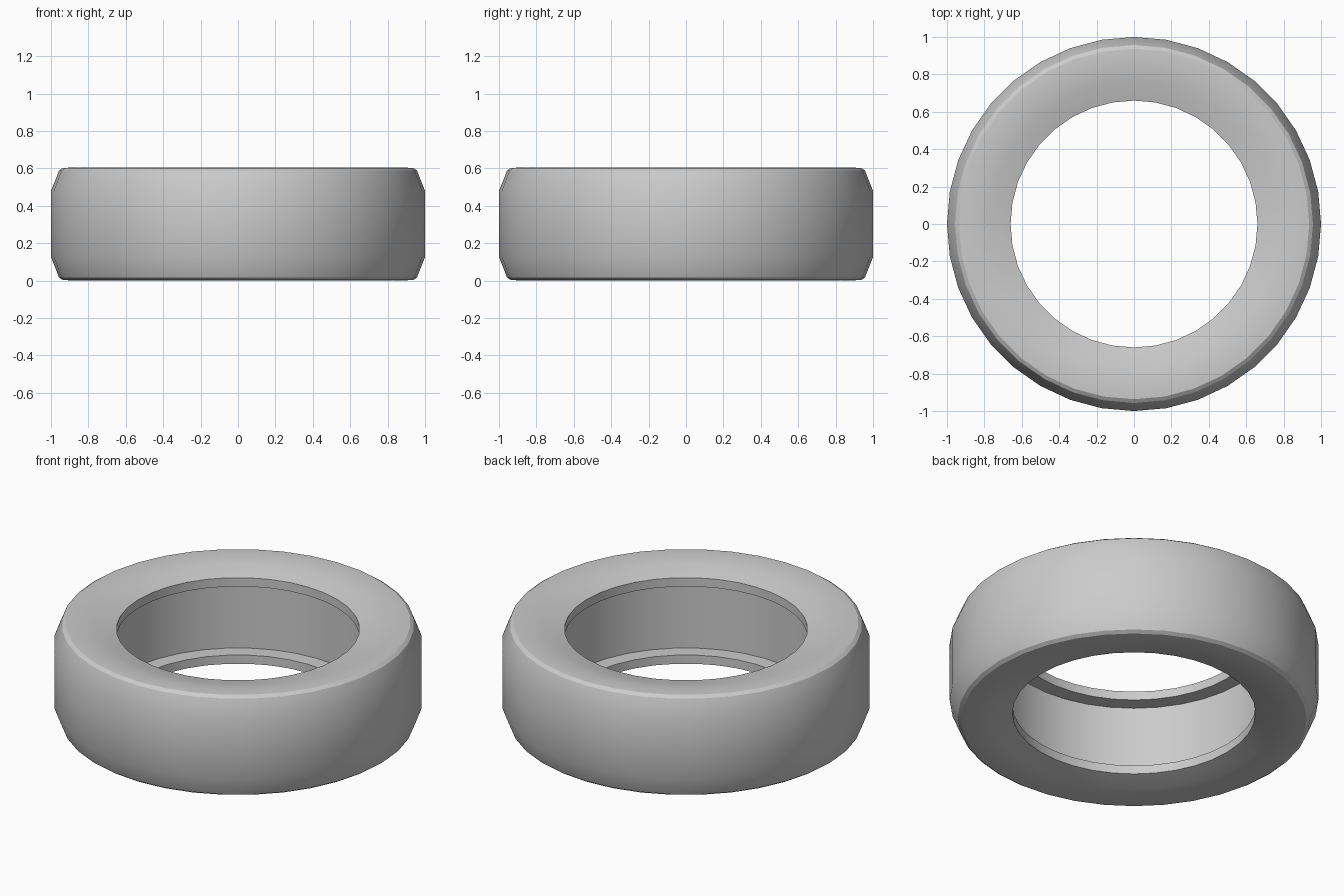
import bpy, bmesh
from math import cos, sin, tau

if "Cube" in bpy.data.objects:
    bpy.data.objects.remove(bpy.data.objects["Cube"])

SEGMENTS = 36
HEIGHT = 0.605

# Upper half of the cross-section, from tread round the sidewall to the inner wall
upper = [(1.0, 0.48), (0.957, 0.588), (0.937, 0.602), (0.87, 0.605),
         (0.77, 0.59), (0.66, 0.56), (0.66, 0.508), (0.75, 0.508)]
profile = upper + [(r, HEIGHT - z) for r, z in reversed(upper)]

# Sweep the closed section round the z axis
bm = bmesh.new()
rings = []
for i in range(SEGMENTS):
    a = tau * i / SEGMENTS
    rings.append([bm.verts.new((r * cos(a), r * sin(a), z)) for r, z in profile])
n = len(profile)
for i in range(SEGMENTS):
    p, q = rings[i], rings[(i + 1) % SEGMENTS]
    for j in range(n):
        k = (j + 1) % n
        bm.faces.new((p[j], q[j], q[k], p[k]))
bmesh.ops.recalc_face_normals(bm, faces=bm.faces)

mesh = bpy.data.meshes.new("tyre")
bm.to_mesh(mesh)
bm.free()
tyre = bpy.data.objects.new("tyre", mesh)
bpy.context.collection.objects.link(tyre)

# Smooth shading with sharp bead edges
bpy.context.view_layer.objects.active = tyre
tyre.select_set(True)
bpy.ops.object.shade_smooth_by_angle(angle=0.52)
